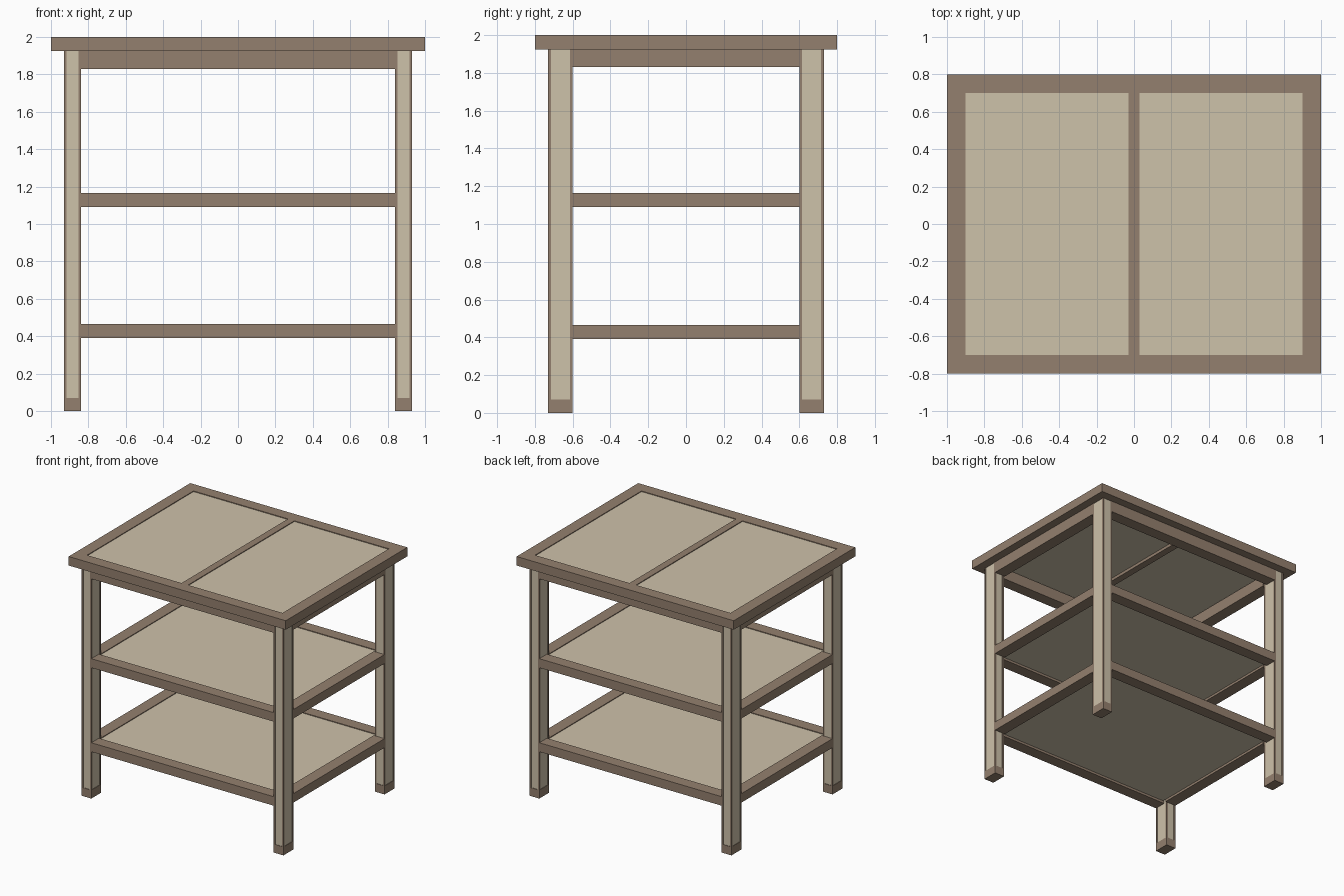
import bpy, bmesh
from mathutils import Matrix, Vector

if "Cube" in bpy.data.objects:
    bpy.data.objects.remove(bpy.data.objects["Cube"])


def material(name, color):
    m = bpy.data.materials.new(name)
    m.diffuse_color = color
    m.use_nodes = True
    m.node_tree.nodes["Principled BSDF"].inputs["Base Color"].default_value = m.diffuse_color
    return m


DARK = material("dark_wood", (0.296, 0.216, 0.156, 1))
LIGHT = material("light_wood", (0.617, 0.539, 0.402, 1))


def boxes(name, mat, spans):
    """One object made of axis-aligned boxes, each (x0, x1, y0, y1, z0, z1)."""
    bm = bmesh.new()
    for x0, x1, y0, y1, z0, z1 in spans:
        centre = Vector(((x0 + x1) / 2, (y0 + y1) / 2, (z0 + z1) / 2))
        size = Vector((abs(x1 - x0), abs(y1 - y0), z1 - z0))
        bmesh.ops.create_cube(bm, size=1, matrix=Matrix.Translation(centre) @ Matrix.Diagonal(size).to_4x4())
    me = bpy.data.meshes.new(name)
    bm.to_mesh(me)
    bm.free()
    me.materials.append(mat)
    ob = bpy.data.objects.new(name, me)
    bpy.context.collection.objects.link(ob)
    return ob


def frame(name, x, y, w, z0, z1):
    """Rectangular frame with mitred corners, made from one profile."""
    bm = bmesh.new()
    rings = []
    for inset, z in ((0, z0), (0, z1), (w, z1), (w, z0)):
        a, b = x - inset, y - inset
        rings.append([bm.verts.new((sx * a, sy * b, z)) for sx, sy in ((-1, -1), (1, -1), (1, 1), (-1, 1))])
    for i in range(4):
        for j in range(4):
            k, n = (i + 1) % 4, (j + 1) % 4
            bm.faces.new((rings[i][j], rings[i][n], rings[k][n], rings[k][j]))
    bmesh.ops.recalc_face_normals(bm, faces=bm.faces)
    me = bpy.data.meshes.new(name)
    bm.to_mesh(me)
    bm.free()
    me.materials.append(DARK)
    ob = bpy.data.objects.new(name, me)
    bpy.context.collection.objects.link(ob)


LX, LY = 0.93, 0.73      # outer faces of the legs
IX, IY = 0.84, 0.60      # inner faces of the legs
TOP = 1.925              # underside of the table top

# Table top: frame, divider and two recessed panels
frame("top_frame", 1.0, 0.8, 0.1, TOP, 2.0)
boxes("top_divider", DARK, [(-0.03, 0.03, -0.7, 0.7, TOP, 2.0)])
for side, s in (("left", -1), ("right", 1)):
    boxes(f"top_panel_{side}", LIGHT, [(s * 0.03, s * 0.9, -0.7, 0.7, 1.95, 1.994)])


def rails(name, z0, z1, w=0.1):
    """Four rails flush with the outer leg faces, running between the legs."""
    for side, s in (("front", -1), ("back", 1)):
        boxes(f"{name}_{side}_rail", DARK, [(-IX, IX, s * (LY - w), s * LY, z0, z1)])
    for side, s in (("left", -1), ("right", 1)):
        boxes(f"{name}_{side}_rail", DARK, [(s * (LX - w), s * LX, -IY, IY, z0, z1)])


# Apron under the top, and the two shelves
rails("apron", 1.83, TOP)
for name, z in (("lower_shelf", 0.39), ("upper_shelf", 1.09)):
    rails(name, z, z + 0.075)
    boxes(f"{name}_panel", LIGHT, [(-0.83, 0.83, -0.63, 0.63, z + 0.02, z + 0.069)])

# Legs: light core, dark corner strips and dark foot
E, D, FOOT = 0.014, 0.004, 0.07
for fb, sy in (("front", -1), ("back", 1)):
    for lr, sx in (("left", -1), ("right", 1)):
        boxes(f"{fb}_{lr}_leg", LIGHT,
              [(sx * (IX + D), sx * (LX - D), sy * (IY + D), sy * (LY - D), FOOT, TOP)])
        boxes(f"{fb}_{lr}_leg_edges", DARK,
              [(sx * x, sx * (x + E), sy * y, sy * (y + E), FOOT, TOP)
               for x in (IX, LX - E) for y in (IY, LY - E)])
        boxes(f"{fb}_{lr}_foot", DARK, [(sx * IX, sx * LX, sy * IY, sy * LY, 0, FOOT)])
